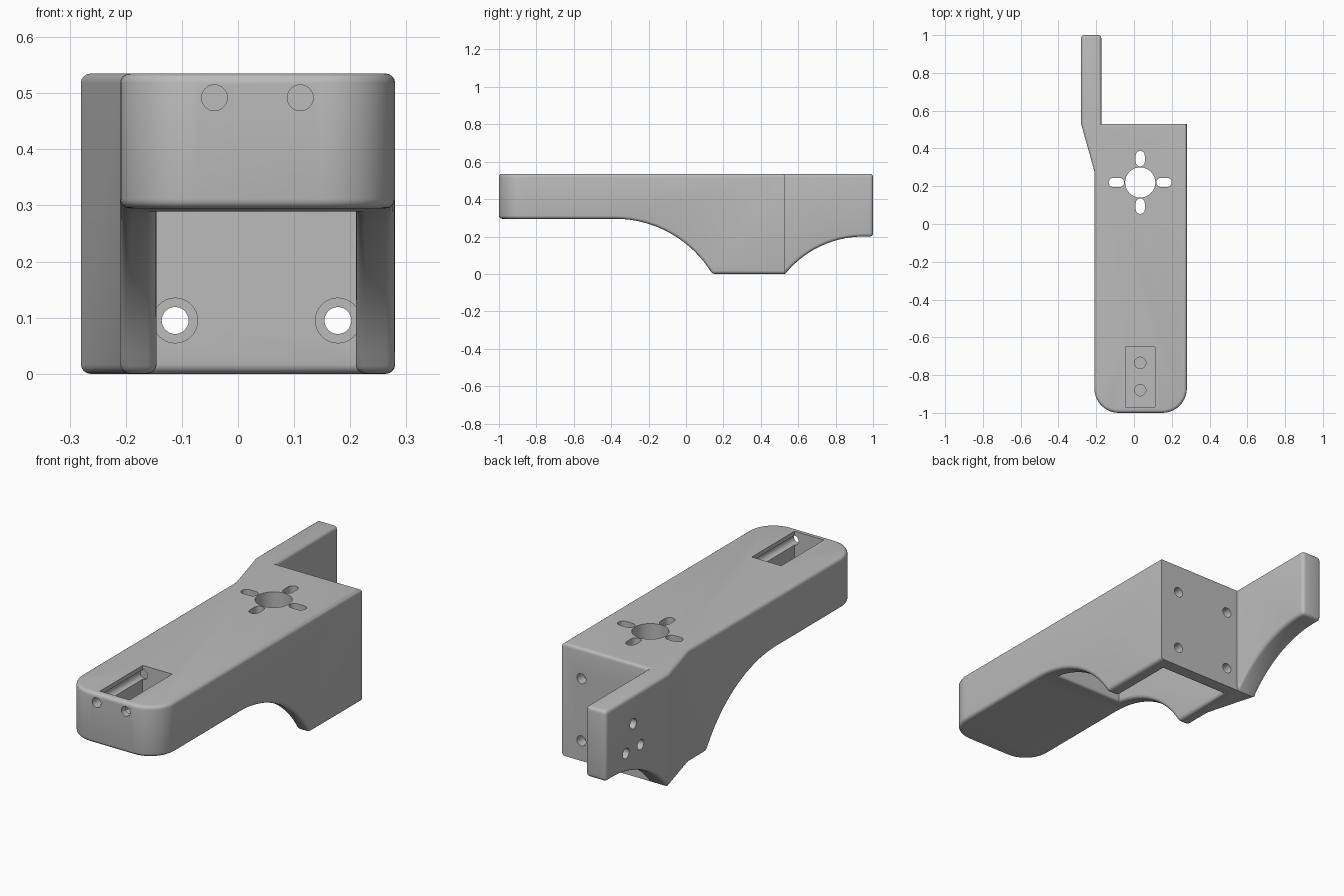
import bpy, bmesh, math
from mathutils import Matrix, Vector

old = bpy.data.objects.get("Cube")
if old:
    bpy.data.objects.remove(old, do_unlink=True)

grey = bpy.data.materials.new("plain grey")
grey.use_nodes = True
colour = (0.5, 0.5, 0.5, 1)
grey.diffuse_color = colour
grey.node_tree.nodes["Principled BSDF"].inputs["Base Color"].default_value = colour


def add(name, bm):
    bmesh.ops.recalc_face_normals(bm, faces=bm.faces)
    mesh = bpy.data.meshes.new(name)
    bm.to_mesh(mesh)
    bm.free()
    mesh.materials.append(grey)
    ob = bpy.data.objects.new(name, mesh)
    bpy.context.collection.objects.link(ob)
    return ob


def prism(name, points, direction):
    """Extrude a closed outline along a direction."""
    bm = bmesh.new()
    face = bm.faces.new([bm.verts.new(p) for p in points])
    ext = bmesh.ops.extrude_face_region(bm, geom=[face])["geom"]
    bmesh.ops.translate(bm, vec=direction, verts=[v for v in ext if isinstance(v, bmesh.types.BMVert)])
    return add(name, bm)


def box(name, lo, hi):
    return prism(name, [(lo[0], lo[1], lo[2]), (hi[0], lo[1], lo[2]), (hi[0], hi[1], lo[2]), (lo[0], hi[1], lo[2])],
                 (0, 0, hi[2] - lo[2]))


def rod(name, start, end, r):
    """Cylinder between two points."""
    a, b = Vector(start), Vector(end)
    bm = bmesh.new()
    turn = (b - a).to_track_quat('Z', 'Y').to_matrix().to_4x4()
    bmesh.ops.create_cone(bm, cap_ends=True, segments=32, radius1=r, radius2=r, depth=(b - a).length,
                          matrix=Matrix.Translation((a + b) / 2) @ turn)
    return add(name, bm)


def slot(name, x, y, dx, dy, r, z0, z1):
    """Stadium-shaped cutter, half length along (dx, dy)."""
    base = math.atan2(dy, dx)
    pts = []
    for side in (1, -1):
        for i in range(9):
            a = base + (0 if side > 0 else math.pi) - math.pi / 2 + math.pi * i / 8
            pts.append((x + side * dx + r * math.cos(a), y + side * dy + r * math.sin(a), z0))
    return prism(name, pts, (0, 0, z1 - z0))


def combine(ob, cutter, operation='DIFFERENCE'):
    mod = ob.modifiers.new("cut", 'BOOLEAN')
    mod.operation, mod.object, mod.solver = operation, cutter, 'EXACT'
    bpy.context.view_layer.update()
    mesh = bpy.data.meshes.new_from_object(ob.evaluated_get(bpy.context.evaluated_depsgraph_get()))
    ob.modifiers.clear()
    ob.data = mesh
    bpy.data.objects.remove(cutter, do_unlink=True)


def arc(cx, cy, r, a0, a1, n):
    return [(cx + r * math.cos(math.radians(a0 + (a1 - a0) * i / n)),
             cy + r * math.sin(math.radians(a0 + (a1 - a0) * i / n))) for i in range(n + 1)]


TOP, BACK, LEFT, RIGHT, MID = 0.535, 0.53, -0.21, 0.28, 0.033

# Plan outline: long body with round front corners and a thin rear arm
corner = 0.13
plan = arc(LEFT + corner, corner - 1, corner, 180, 270, 10) + arc(RIGHT - corner, corner - 1, corner, 270, 360, 10)
plan += [(RIGHT, BACK), (-0.173, BACK), (-0.173, 1), (-0.28, 1), (-0.28, BACK), (LEFT, 0.28)]
body = prism("mount_body", [(x, y, 0) for x, y in plan], (0, 0, TOP))

# Side outline: arched underside before and behind the foot
front_r, rear_r = 0.606, 0.541
a = math.degrees(math.asin(0.52 / front_r))
b = math.degrees(math.asin(0.42 / rear_r))
side = [(-1.1, TOP + 0.1), (-1.1, 0.295)] + arc(-0.38, 0.295 - front_r, front_r, 90, 90 - a, 16)
side += arc(0.95, 0.2 - rear_r, rear_r, 90 + b, 90, 14) + [(1.1, 0.2), (1.1, TOP + 0.1)]
combine(body, prism("side_outline", [(-0.5, y, z) for y, z in side], (1, 0, 0)), 'INTERSECT')

# Open motor bay under the body
combine(body, box("bay", (-0.145, -0.28, -0.1), (0.21, 0.46, 0.45)))

# Round the outer edges
bm = bmesh.new()
bm.from_mesh(body.data)
bmesh.ops.dissolve_limit(bm, angle_limit=0.005, verts=bm.verts, edges=bm.edges)
edges = []
for e in bm.edges:
    if len(e.link_faces) != 2 or not e.is_convex or e.calc_face_angle(0) < math.radians(35):
        continue
    if all(abs(v.co.y - BACK) < 0.002 for v in e.verts) and (e.verts[0].co.z < 0.05 or e.verts[1].co.z < 0.05):
        continue
    edges.append(e)
bmesh.ops.bevel(bm, geom=edges, offset=0.022, segments=4, profile=0.5, affect='EDGES', clamp_overlap=True)
bm.to_mesh(body.data)
bm.free()

# Motor hole and four slots through the top
combine(body, rod("motor_hole", (MID, 0.22, 0.4), (MID, 0.22, 0.6), 0.08))
for dx, dy in ((1, 0), (-1, 0), (0, 1), (0, -1)):
    combine(body, slot("motor_slot", MID + 0.126 * dx, 0.22 + 0.126 * dy, 0.017 * dx, 0.017 * dy, 0.024, 0.4, 0.6))

# Screw holes with counterbores in the back wall
for x in (MID - 0.145, MID + 0.145):
    for z in (0.095, 0.39):
        combine(body, rod("back_hole", (x, 0.4, z), (x, 0.6, z), 0.024))
        combine(body, rod("counterbore", (x, 0.44, z), (x, 0.48, z), 0.04))

# Recess near the front, with pin channels and blind floor holes
combine(body, box("recess", (-0.045, -0.97, 0.37), (0.11, -0.65, 0.6)))
for x in (-0.042, 0.111):
    combine(body, rod("pin_channel", (x, -1.1, 0.492), (x, -0.64, 0.492), 0.023))
for y in (-0.735, -0.88):
    combine(body, rod("floor_hole", (MID, y, 0.33), (MID, y, 0.4), 0.03))

# Blind holes on the outside of the rear arm
for y, z in ((0.795, 0.4), (0.74, 0.28), (0.85, 0.28)):
    combine(body, rod("arm_hole", (-0.4, y, z), (-0.22, y, z), 0.024))

bpy.context.view_layer.objects.active = body
body.select_set(True)
bpy.ops.object.shade_smooth_by_angle(angle=math.radians(30))
